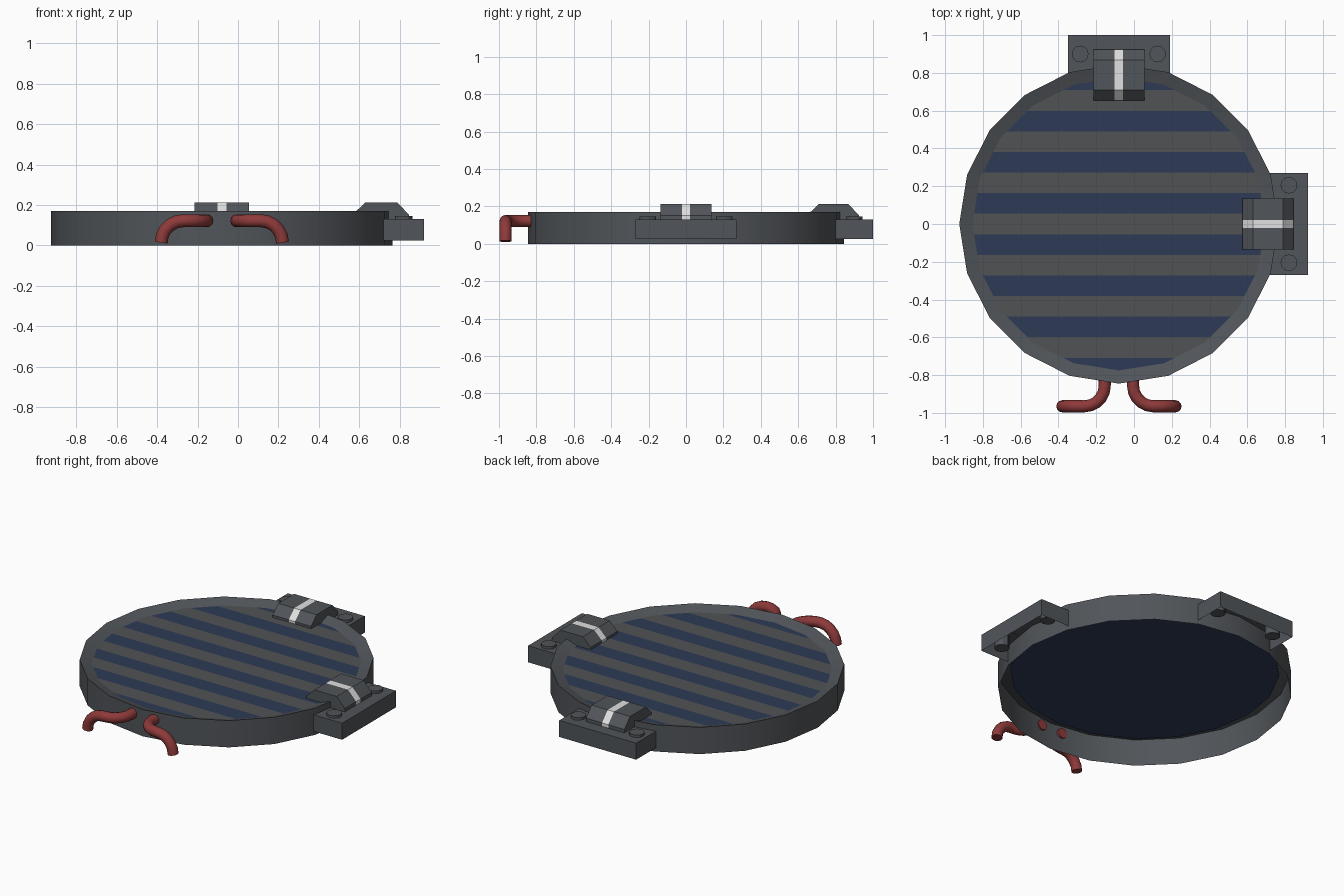
import bpy, bmesh, math
from mathutils import Matrix

if "Cube" in bpy.data.objects:
    bpy.data.objects.remove(bpy.data.objects["Cube"])

CX = -0.08          # centre of the hatch disc
SIDES = 20


def material(name, rgb):
    m = bpy.data.materials.new(name)
    m.diffuse_color = (*rgb, 1)
    m.use_nodes = True
    m.node_tree.nodes["Principled BSDF"].inputs["Base Color"].default_value = m.diffuse_color
    return m


GREY = material("steel_grey", (0.082, 0.090, 0.100))
PANEL = material("panel_grey", (0.080, 0.084, 0.090))
BLUE = material("navy_blue", (0.026, 0.044, 0.092))
RED = material("handle_red", (0.27, 0.042, 0.042))
WHITE = material("stripe_white", (0.75, 0.75, 0.75))


def finish(name, bm, mats, matrix=Matrix.Translation((CX, 0, 0)), angle=30):
    me = bpy.data.meshes.new(name)
    bm.transform(matrix)
    bm.to_mesh(me)
    bm.free()
    for m in mats:
        me.materials.append(m)
    me.shade_smooth()
    me.set_sharp_from_angle(angle=math.radians(angle))
    ob = bpy.data.objects.new(name, me)
    bpy.context.collection.objects.link(ob)
    return ob


def ring(bm, r, z):
    return [bm.verts.new((r * math.cos(2 * math.pi * i / SIDES),
                          r * math.sin(2 * math.pi * i / SIDES), z)) for i in range(SIDES)]


def bridge(bm, a, b):
    n = len(a)
    for i in range(n):
        j = (i + 1) % n
        bm.faces.new((a[i], a[j], b[j], b[i]))


# Rim: open outer wall with a lip sloping in to the panel
bm = bmesh.new()
rings = [ring(bm, r, z) for r, z in ((0.845, 0), (0.845, 0.17), (0.775, 0.145))]
for a, b in zip(rings, rings[1:]):
    bridge(bm, a, b)
finish("rim", bm, [GREY])

# Panel: thin disc, top cut into alternating stripes, underside blue
bm = bmesh.new()
low, top = ring(bm, 0.775, 0.138), ring(bm, 0.775, 0.145)
bridge(bm, low, top)
bm.faces.new(top)
bm.faces.new(low[::-1])
W = 0.109
for k in range(-7, 7):
    bmesh.ops.bisect_plane(bm, geom=bm.verts[:] + bm.edges[:] + bm.faces[:],
                           plane_co=(0, (k + 0.5) * W, 0), plane_no=(0, 1, 0))
bm.normal_update()
for f in bm.faces:
    if f.normal.z > 0.5:
        band = round(f.calc_center_median().y / W)
        f.material_index = 0 if band % 2 == 0 else 1
    else:
        f.material_index = 1
finish("striped_panel", bm, [PANEL, BLUE])

# Clamps: the same set on the right and at the back
for side, turn in (("right", 0), ("back", math.pi / 2)):
    mat = Matrix.Translation((CX, 0, 0)) @ Matrix.Rotation(turn, 4, 'Z')

    # mounting block, hollow below and towards the rim
    bm = bmesh.new()
    bmesh.ops.create_cube(bm, size=1, matrix=Matrix.Translation((0.9, 0, 0.0775))
                          @ Matrix.Diagonal((0.2, 0.54, 0.105, 1)))
    bm.normal_update()
    hidden = [f for f in bm.faces if f.normal.z < -0.5 or f.normal.x < -0.5]
    bmesh.ops.delete(bm, geom=hidden, context='FACES')
    finish(side + "_clamp_block", bm, [GREY], mat)

    # bolts
    bm = bmesh.new()
    for y in (-0.205, 0.205):
        bmesh.ops.create_cone(bm, cap_ends=True, segments=12, radius1=0.044, radius2=0.044,
                              depth=0.095, matrix=Matrix.Translation((0.9, y, 0.0985)))
    finish(side + "_clamp_bolts", bm, [GREY], mat)

    # latch bridging rim and block, with a white centre band
    bm = bmesh.new()
    prof = [(0.925, 0.125), (0.925, 0.152), (0.868, 0.213), (0.71, 0.213), (0.655, 0.16), (0.655, 0.14)]
    rows = [[bm.verts.new((x, y, z)) for x, z in prof] for y in (-0.135, -0.022, 0.022, 0.135)]
    for r, (a, b) in enumerate(zip(rows, rows[1:])):
        for i in range(len(prof) - 1):
            f = bm.faces.new((a[i], b[i], b[i + 1], a[i + 1]))
            f.material_index = 1 if r == 1 else 0
    bm.faces.new(rows[0])
    bm.faces.new(rows[-1][::-1])
    finish(side + "_clamp_latch", bm, [GREY, WHITE], mat)

# Handles: bent tubes, mirrored about the disc centre
R, BEND, Z = 0.032, 0.108, 0.122
STEPS = 5
path = [(0.075, -0.822, Z)]
for i in range(STEPS + 1):      # bend sideways
    t = math.pi / 2 * i / STEPS
    path.append((0.075 + BEND * (1 - math.cos(t)), -0.857 - BEND * math.sin(t), Z))
for i in range(STEPS + 1):      # bend down
    t = math.pi / 2 * i / STEPS
    path.append((0.192 + BEND * math.sin(t), -0.965, Z - BEND * (1 - math.cos(t))))

for name, s in (("left_handle", -1), ("right_handle", 1)):
    cu = bpy.data.curves.new(name + "_path", 'CURVE')
    cu.dimensions = '3D'
    cu.bevel_depth = R
    cu.bevel_resolution = 4
    cu.use_fill_caps = True
    sp = cu.splines.new('POLY')
    sp.points.add(len(path) - 1)
    for p, (x, y, z) in zip(sp.points, path):
        p.co = (CX + s * x, y, z, 1)
    tmp = bpy.data.objects.new(name + "_path", cu)
    bpy.context.collection.objects.link(tmp)
    bpy.context.view_layer.update()
    me = bpy.data.meshes.new_from_object(tmp.evaluated_get(bpy.context.evaluated_depsgraph_get()))
    bpy.data.objects.remove(tmp)
    bm = bmesh.new()
    bm.from_mesh(me)
    bpy.data.meshes.remove(me)
    bmesh.ops.remove_doubles(bm, verts=bm.verts, dist=1e-4)
    # end the tube on the ground plane
    for v in bm.verts:
        v.co.z = max(v.co.z, 0)
    bmesh.ops.recalc_face_normals(bm, faces=bm.faces)
    finish(name, bm, [RED], Matrix.Identity(4), 40)
